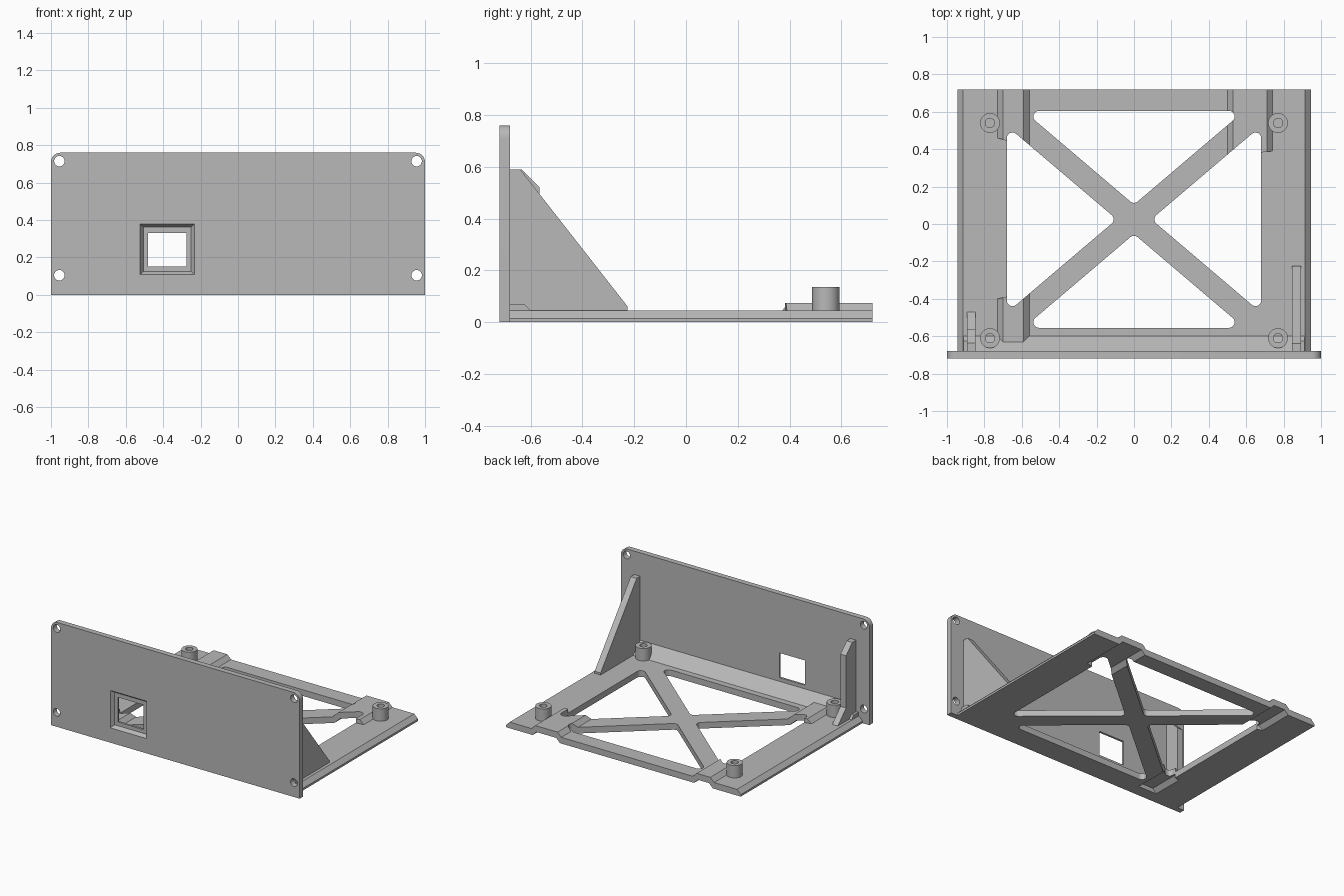
import bpy, bmesh, math
from mathutils import Vector

cube = bpy.data.objects.get("Cube")
if cube:
    bpy.data.objects.remove(cube, do_unlink=True)

grey = bpy.data.materials.new("matte_grey")
grey.use_nodes = True
colour = (0.48, 0.48, 0.48, 1)
grey.diffuse_color = colour
grey.node_tree.nodes["Principled BSDF"].inputs["Base Color"].default_value = colour


def loft(name, loop_a, loop_b):
    """Closed solid between two matching loops of 3D points."""
    bm = bmesh.new()
    a = [bm.verts.new(p) for p in loop_a]
    b = [bm.verts.new(p) for p in loop_b]
    bm.faces.new(a)
    bm.faces.new(b[::-1])
    for i in range(len(a)):
        j = (i + 1) % len(a)
        bm.faces.new((a[i], b[i], b[j], a[j]))
    bmesh.ops.recalc_face_normals(bm, faces=bm.faces)
    mesh = bpy.data.meshes.new(name)
    bm.to_mesh(mesh)
    bm.free()
    mesh.materials.append(grey)
    obj = bpy.data.objects.new(name, mesh)
    bpy.context.collection.objects.link(obj)
    return obj


def prism(name, profile, axis, start, end):
    """Extrude a 2D profile along x, y or z."""
    def place(p, d):
        return {"x": (d, p[0], p[1]), "y": (p[0], d, p[1]), "z": (p[0], p[1], d)}[axis]
    return loft(name, [place(p, start) for p in profile], [place(p, end) for p in profile])


def circle(cx, cy, r, n=32):
    return [(cx + r * math.cos(math.tau * i / n), cy + r * math.sin(math.tau * i / n)) for i in range(n)]


def rect(x0, x1, y0, y1):
    return [(x0, y0), (x1, y0), (x1, y1), (x0, y1)]


def rounded(points, radii, steps=8):
    """Round each corner of a convex polygon; a zero radius stays sharp."""
    out = []
    for i, r in enumerate(radii):
        p = Vector(points[i])
        u = (Vector(points[i - 1]) - p).normalized()
        v = (Vector(points[(i + 1) % len(points)]) - p).normalized()
        if r == 0:
            out.append(tuple(p))
            continue
        half = u.angle(v) / 2
        centre = p + (u + v).normalized() * (r / math.sin(half))
        t = r / math.tan(half)
        s, e = p + u * t - centre, p + v * t - centre
        for k in range(steps + 1):
            out.append(tuple(centre + s.lerp(e, k / steps).normalized() * r))
    return out


def combine(target, other, operation):
    mod = target.modifiers.new("bool", "BOOLEAN")
    mod.operation, mod.solver, mod.object = operation, "EXACT", other
    graph = bpy.context.evaluated_depsgraph_get()
    mesh = bpy.data.meshes.new_from_object(target.evaluated_get(graph))
    target.modifiers.clear()
    target.data = mesh
    bpy.data.objects.remove(other, do_unlink=True)


# Front panel with screw holes and a stepped window
W, BACK, PANEL = 0.945, 0.72, -0.68
panel = prism("front_panel", rounded(rect(-1, 1, 0, 0.76), (0, 0, 0.05, 0.05)), "y", -BACK, PANEL)
for x in (-0.955, 0.955):
    for z in (0.105, 0.715):
        combine(panel, prism("cut", circle(x, z, 0.028), "y", -0.8, -0.6), "DIFFERENCE")
combine(panel, prism("cut", rect(-0.48, -0.275, 0.152, 0.332), "y", -0.8, -0.6), "DIFFERENCE")
wide, narrow = rect(-0.524, -0.233, 0.107, 0.38), rect(-0.506, -0.251, 0.125, 0.362)
combine(panel, loft("cut", [(x, -BACK - 0.001, z) for x, z in wide],
                    [(x, -0.695, z) for x, z in narrow]), "DIFFERENCE")

# Base plate with chamfered sides
T = 0.045
plate = prism("base_plate", [(-W, 0), (W, 0), (W, 0.015), (W - 0.03, T), (0.03 - W, T), (-W, 0.015)],
              "y", PANEL, BACK)

# Raised cable bridges, hollow beneath: x range, start y, end y at each side
bridges = [(-0.73, -0.56, BACK, 0.46, 0.41),
           (0.50, 0.74, BACK, 0.36, 0.39),
           (-0.73, -0.56, -0.63, -0.40, -0.36)]


def bridge(x0, x1, start, end0, end1, low, base, top):
    prof = [(x0, low), (x1, low), (x1, base), (x1 - 0.03, top), (x0 + 0.03, top), (x0, base)]
    return loft("bridge", [(x, start, z) for x, z in prof],
                [(x, end0 + (end1 - end0) * (x - x0) / (x1 - x0), z) for x, z in prof])


for x0, x1, start, e0, e1 in bridges:
    combine(plate, bridge(x0, x1, start, e0, e1, 0.02, T, 0.075), "UNION")
for x0, x1, start, e0, e1 in bridges:
    edge = start + 0.05 if start > 0 else start
    combine(plate, bridge(x0 + 0.01, x1 - 0.01, edge, e0, e1, -0.05, 0, 0.03), "DIFFERENCE")

# Four rounded openings that leave a diagonal cross
CY, SLOPE, HALF, R = 0.025, 0.85, 0.06, 0.03
tilt = math.atan(SLOPE)
up, side = HALF / math.cos(tilt), HALF / math.sin(tilt)
h, w = 0.58, 0.68
for s in (-1, 1):
    x = (h - up) / SLOPE
    y = SLOPE * (w - side)
    for tri in ([(0, CY + s * up), (x, CY + s * h), (-x, CY + s * h)],
                [(s * side, CY), (s * w, CY + y), (s * w, CY - y)]):
        combine(plate, prism("cut", rounded(tri, (R, R, R)), "z", -0.1, 0.2), "DIFFERENCE")

# Sloped fillet where the panel meets the plate, with low end blocks
prism("panel_fillet", [(PANEL, 0.03), (-0.60, 0.03), (-0.60, T), (PANEL, 0.125)], "x", -0.87, 0.87)
for name, s in (("left_fillet_end", 1), ("right_fillet_end", -1)):
    prism(name, [(PANEL, 0.04), (-0.60, 0.04), (-0.60, T), (-0.625, 0.07), (PANEL, 0.07)],
          "x", s * 0.86, s * 0.912)

# Panel braces: long on the left, short on the right
prism("left_brace", [(PANEL, 0.03), (-0.225, 0.03), (-0.225, 0.06), (-0.64, 0.59), (PANEL, 0.59)],
      "x", 0.845, 0.893)
prism("right_brace", [(PANEL, 0.03), (-0.47, 0.03), (-0.47, T), (-0.565, 0.14), (-0.565, 0.52),
                      (-0.635, 0.59), (PANEL, 0.59)], "x", -0.893, -0.848)

# Screw bosses with blind holes
for label, y in (("back", 0.54), ("front", -0.61)):
    for hand, x in (("left", 0.77), ("right", -0.77)):
        boss = prism(f"{label}_{hand}_boss", circle(x, y, 0.053), "z", 0.03, 0.135)
        combine(boss, prism("cut", circle(x, y, 0.025), "z", T, 0.2), "DIFFERENCE")

# Smooth the round surfaces and keep the edges sharp
bpy.ops.object.select_all(action="DESELECT")
for obj in bpy.context.collection.objects:
    if obj.type == "MESH":
        obj.select_set(True)
        bpy.context.view_layer.objects.active = obj
bpy.ops.object.shade_smooth_by_angle(angle=math.radians(25))
